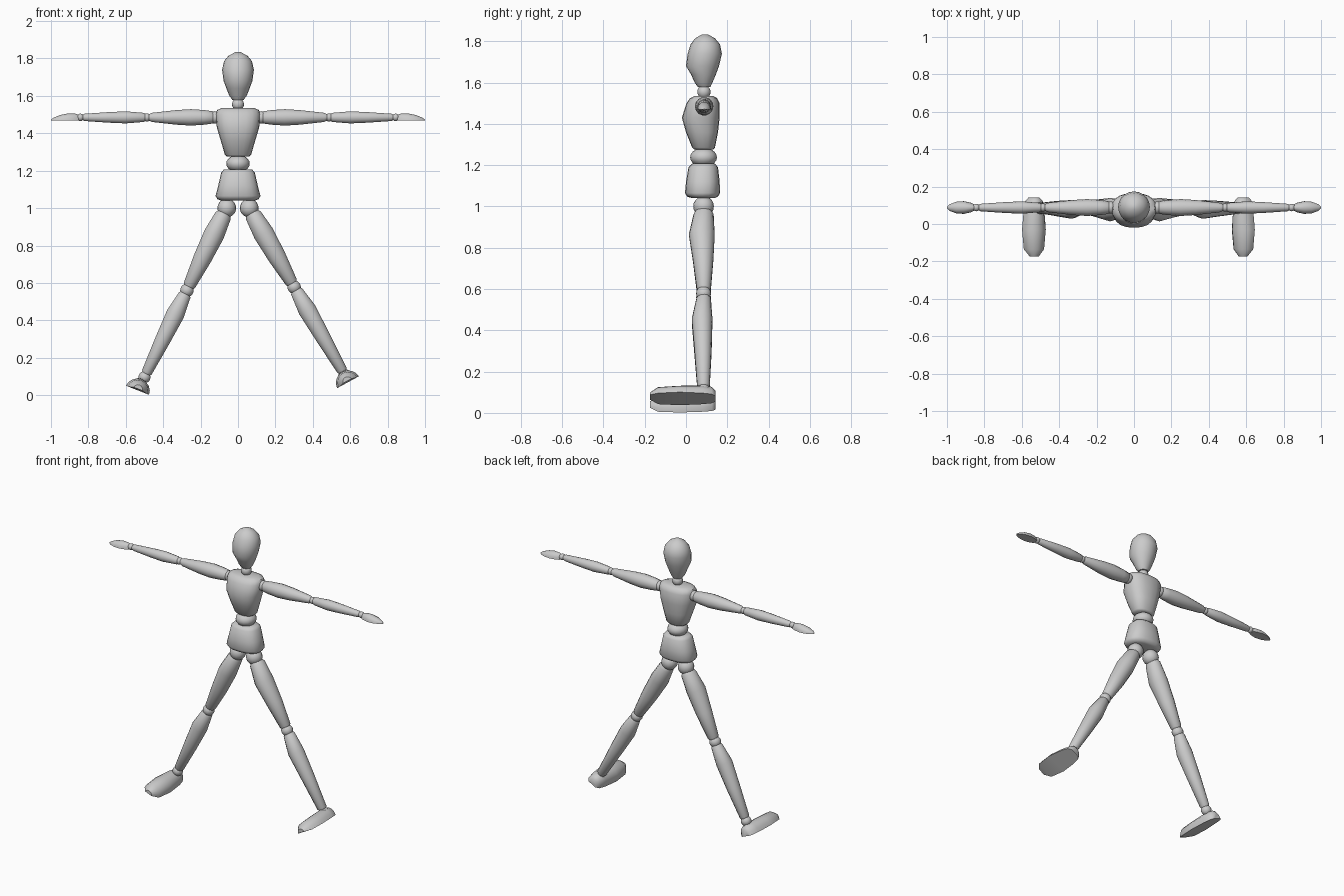
import bpy, bmesh, math
from mathutils import Vector

if "Cube" in bpy.data.objects:
    bpy.data.objects.remove(bpy.data.objects["Cube"])

wood = bpy.data.materials.new("plain grey")
wood.diffuse_color = (0.6, 0.6, 0.6, 1)
wood.use_nodes = True
wood.node_tree.nodes["Principled BSDF"].inputs["Base Color"].default_value = wood.diffuse_color
X, Y, Z = Vector((1, 0, 0)), Vector((0, 1, 0)), Vector((0, 0, 1))


def finish(name, bm):
    bmesh.ops.recalc_face_normals(bm, faces=bm.faces)
    me = bpy.data.meshes.new(name)
    bm.to_mesh(me)
    bm.free()
    me.materials.append(wood)
    ob = bpy.data.objects.new(name, me)
    bpy.context.collection.objects.link(ob)
    bpy.ops.object.select_all(action='DESELECT')
    ob.select_set(True)
    bpy.context.view_layer.objects.active = ob
    bpy.ops.object.shade_smooth_by_angle(angle=math.radians(50))
    return ob


def loft(name, origin, axis, u, v, rings, n=16, power=2.0, flat=False):
    """Skin rings of (distance, u_min, u_max, v_min, v_max) along an axis."""
    bm = bmesh.new()
    loops = []
    for t, u0, u1, v0, v1 in rings:
        loop = []
        for i in range(n):
            a = 2 * math.pi * i / n
            c, s = (math.copysign(abs(f) ** (2 / power), f)
                    for f in (math.cos(a), math.sin(a)))
            pu = (u0 + u1) / 2 + c * (u1 - u0) / 2
            pv = v0 + max(0, s) * (v1 - v0) if flat else (v0 + v1) / 2 + s * (v1 - v0) / 2
            loop.append(bm.verts.new(Vector(origin) + axis * t + u * pu + v * pv))
        loops.append(loop)
    for a, b in zip(loops, loops[1:]):
        for i in range(n):
            j = (i + 1) % n
            bm.faces.new((a[i], a[j], b[j], b[i]))
    bm.faces.new(loops[0])
    bm.faces.new(loops[-1])
    if flat:  # merge the flat underside's doubled points
        bmesh.ops.remove_doubles(bm, verts=bm.verts, dist=1e-5)
    return finish(name, bm)


def ball(name, centre, size):
    bm = bmesh.new()
    bmesh.ops.create_uvsphere(bm, u_segments=16, v_segments=10, radius=1)
    bmesh.ops.scale(bm, vec=size, verts=bm.verts)
    bmesh.ops.translate(bm, vec=centre, verts=bm.verts)
    return finish(name, bm)


def body(name, profile, power):
    """Upright part from (height, half width, front y, back y)."""
    loft(name, (0, 0, 0), Z, Y, X,
         [(z, f, b, -w, w) for z, w, f, b in profile], 20, power)


def limb(name, start, axis, profile):
    """Limb section from (distance, radius, front y, back y)."""
    loft(name, start, axis, Y, axis.cross(Y),
         [(t, f, b, -r, r) for t, r, f, b in profile], 14)


# head and trunk
body("head", [(1.578, .03, .058, .118), (1.60, .046, .042, .128), (1.64, .062, .024, .145),
              (1.68, .077, .0, .16), (1.74, .085, .008, .174), (1.785, .075, .022, .165),
              (1.815, .05, .045, .14), (1.834, .014, .078, .105)], 2)
ball("neck", (0, .087, 1.555), (.032, .032, .033))
body("chest", [(1.275, .058, .04, .13), (1.285, .07, .03, .14), (1.36, .092, .0, .155),
               (1.43, .113, -.02, .163), (1.50, .12, .002, .163), (1.525, .112, .02, .15),
               (1.535, .085, .04, .13)], 2.4)
ball("waist", (0, .085, 1.238), (.063, .065, .046))
body("pelvis", [(1.207, .075, .03, .14), (1.19, .09, .012, .155), (1.12, .106, .0, .163),
                (1.065, .12, -.005, .165), (1.048, .11, .005, .155), (1.04, .09, .03, .14)], 2.4)

# arms, straight out to both sides
for s, side in ((-1, "left"), (1, "right")):
    ay, az = .088, 1.485

    def arm(name, profile):
        limb(f"{side}_{name}", (0, 0, az), X * s,
             [(t, r, ay - r, ay + r) for t, r in profile])

    ball(f"{side}_shoulder", (s * .125, ay, az), (.033, .033, .033))
    arm("upper_arm", [(.127, .025), (.137, .034), (.18, .04), (.25, .045), (.33, .04),
                      (.46, .025), (.476, .018)])
    ball(f"{side}_elbow", (s * .487, ay, az), (.022, .022, .022))
    arm("forearm", [(.496, .02), (.505, .025), (.6, .033), (.69, .029), (.82, .02), (.83, .015)])
    ball(f"{side}_wrist", (s * .843, ay, az), (.02, .02, .02))
    # flat-palmed hand
    loft(f"{side}_hand", (0, ay, 1.469), X * s, Y, Z,
         [(t, -w, w, 0, h) for t, w, h in
          [(.853, .016, .03), (.87, .025, .036), (.91, .034, .037), (.95, .031, .029),
           (.985, .018, .015), (1.0, .005, .004)]], flat=True)

# legs, spread unevenly: hip, knee, ankle, sole centre, sole normal
legs = {
    "left": ((-.06, .085, 1.0), (-.273, .085, .56), (-.50, .085, .096),
             (-.537, 0, .026), (.364, 0, .931)),
    "right": ((.06, .085, 1.0), (.30, .085, .578), (.57, .085, .108),
              (.588, 0, .069), (-.479, 0, .878)),
}
for side, points in legs.items():
    hip, knee, ankle, sole, up = (Vector(p) for p in points)
    ball(f"{side}_hip", hip, (.05, .05, .05))
    ball(f"{side}_knee", knee, (.036, .036, .036))
    ball(f"{side}_ankle", ankle, (.032, .032, .032))
    d = knee - hip
    limb(f"{side}_thigh", (hip.x, 0, hip.z), d.normalized(),
         [(.03, .036, .045, .125), (.045, .046, .036, .134), (.155, .057, .014, .139),
          (.3, .05, .034, .132), (d.length - .03, .034, .052, .12),
          (d.length - .018, .026, .06, .112)])
    d = ankle - knee
    limb(f"{side}_shin", (knee.x, 0, knee.z), d.normalized(),
         [(.016, .026, .06, .112), (.028, .035, .05, .121), (.14, .05, .028, .128),
          (.3, .042, .04, .124), (d.length - .03, .029, .054, .115),
          (d.length - .018, .022, .062, .108)])
    # flat-soled foot with a tapered toe
    up.normalize()
    loft(f"{side}_foot", sole, Y, up.cross(Y), up,
         [(y, -w, w, lo, hi) for y, w, lo, hi in
          [(-.175, .024, .008, .03), (-.135, .056, 0, .056), (-.03, .066, 0, .062),
           (.08, .056, 0, .066), (.125, .046, 0, .06), (.143, .028, 0, .04)]], flat=True)
